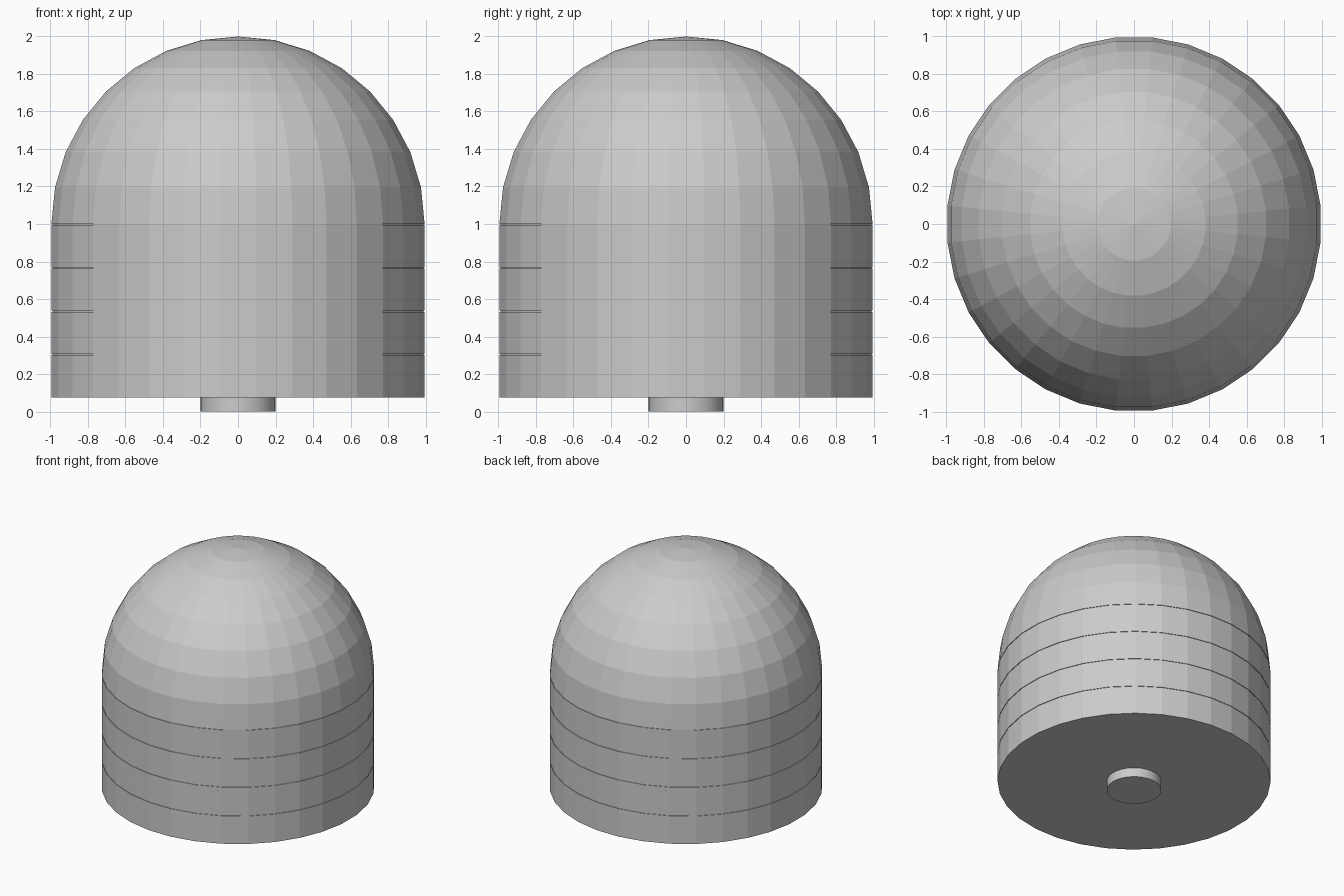
import bpy, bmesh, math

if "Cube" in bpy.data.objects:
    bpy.data.objects.remove(bpy.data.objects["Cube"])

SIDES = 32
HALF_STEP = math.pi / SIDES      # turns a flat facet to face each axis
FOOT_TOP = 0.075
LAYERS = 4
LAYER_H = (1.0 - FOOT_TOP) / LAYERS
GROOVE = 0.006


def lathe(name, profile):
    """Revolve (radius, z) points into a closed low-poly solid."""
    bm = bmesh.new()
    rings = []
    for r, z in profile:
        if r == 0:
            rings.append([bm.verts.new((0, 0, z))] * SIDES)
        else:
            angles = [HALF_STEP + 2 * math.pi * i / SIDES for i in range(SIDES)]
            rings.append([bm.verts.new((r * math.cos(a), r * math.sin(a), z)) for a in angles])
    for low, high in zip(rings, rings[1:]):
        for i in range(SIDES):
            j = (i + 1) % SIDES
            bm.faces.new(dict.fromkeys((low[i], low[j], high[j], high[i])))
    bm.faces.new(list(reversed(rings[0])))
    if profile[-1][0] > 0:
        bm.faces.new(rings[-1])
    bmesh.ops.recalc_face_normals(bm, faces=bm.faces)
    mesh = bpy.data.meshes.new(name)
    bm.to_mesh(mesh)
    bm.free()
    obj = bpy.data.objects.new(name, mesh)
    bpy.context.collection.objects.link(obj)
    return obj


# Hemispherical dome
arc = [math.radians(11.25 * i) for i in range(8)]
lathe("dome", [(math.cos(a), 1 + math.sin(a)) for a in arc] + [(0, 2)])

# Straight body: four stacked layers with hairline grooves at their tops
body = []
for i in range(LAYERS):
    bottom = FOOT_TOP + i * LAYER_H
    top = bottom + LAYER_H
    body += [(1, bottom), (1, top - GROOVE), (0.995, top - GROOVE), (0.995, top)]
lathe("layered_body", body)

# Small round foot
bpy.ops.mesh.primitive_cylinder_add(vertices=SIDES, radius=0.2, depth=FOOT_TOP,
                                    location=(0, 0, FOOT_TOP / 2))
foot = bpy.context.object
foot.name = "foot"
bpy.ops.object.shade_smooth_by_angle()
